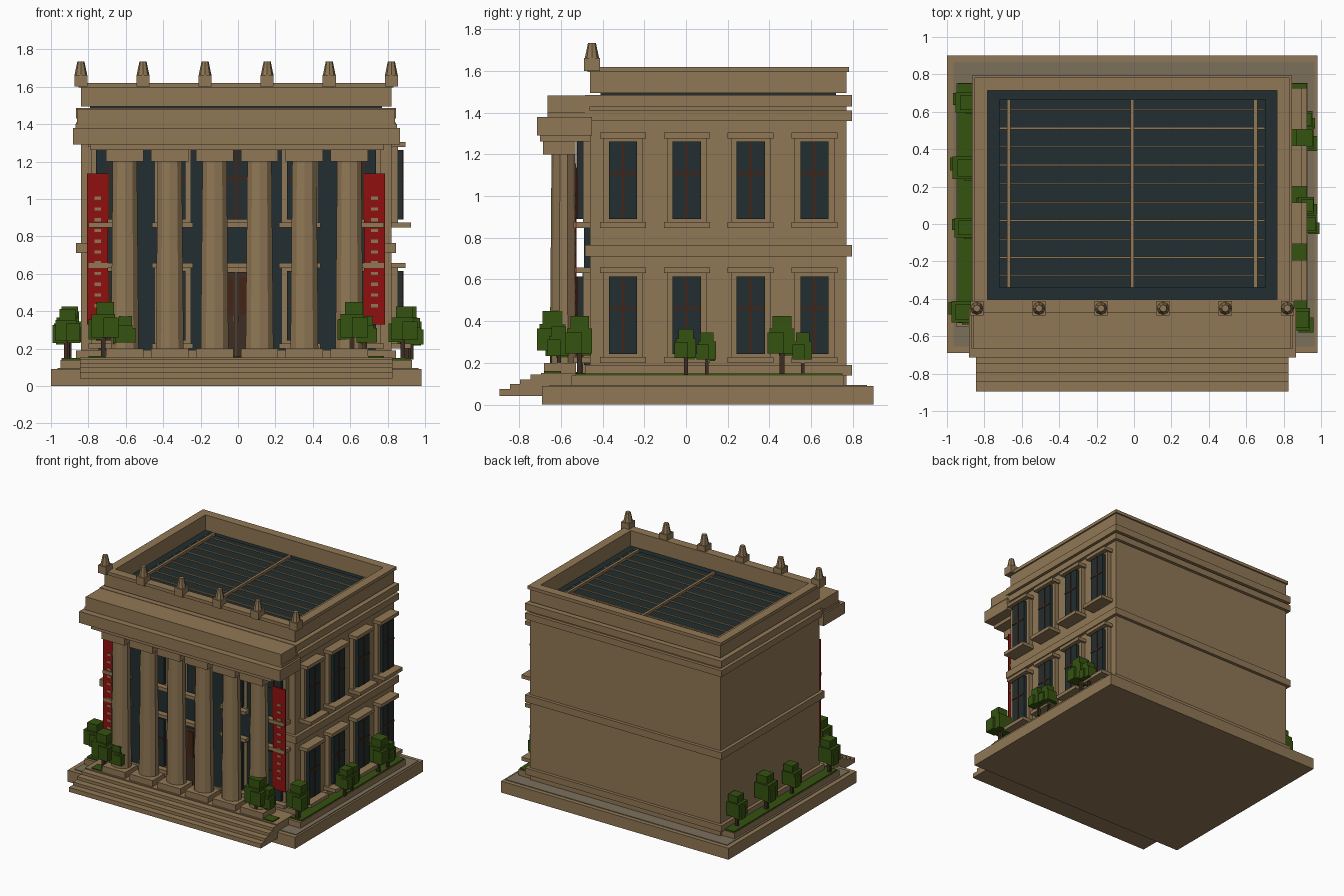
import bpy, bmesh, math
from mathutils import Matrix, Vector

cube = bpy.data.objects.get("Cube")
if cube:
    bpy.data.objects.remove(cube, do_unlink=True)


def material(name, r, g, b):
    m = bpy.data.materials.new(name)
    m.use_nodes = True
    m.diffuse_color = (r, g, b, 1)
    m.node_tree.nodes["Principled BSDF"].inputs["Base Color"].default_value = (r, g, b, 1)
    return m


STONE = material("sandstone", .28, .186, .091)
PAVING = material("grey paving", .2, .16, .107)
GLASS = material("dark glass", .016, .027, .029)
RED = material("banner red", .28, .005, .005)
LEAF = material("leaf green", .035, .085, .005)
TRUNK = material("trunk brown", .045, .025, .015)
MUNTIN = material("muntin brown", .06, .018, .008)
DOOR = material("door brown", .045, .026, .017)


def finish(name, bm, mat):
    mesh = bpy.data.meshes.new(name)
    bm.to_mesh(mesh)
    bm.free()
    mesh.materials.append(mat)
    obj = bpy.data.objects.new(name, mesh)
    bpy.context.scene.collection.objects.link(obj)
    return obj


def boxes(name, mat, spans):
    """One mesh from boxes given as (x0, x1, y0, y1, z0, z1)."""
    bm = bmesh.new()
    for x0, x1, y0, y1, z0, z1 in spans:
        centre = Vector((x0 + x1, y0 + y1, z0 + z1)) / 2
        size = Matrix.Diagonal((abs(x1 - x0), abs(y1 - y0), abs(z1 - z0), 1))
        bmesh.ops.create_cube(bm, size=1, matrix=Matrix.Translation(centre) @ size)
    return finish(name, bm, mat)


def box(name, mat, *span):
    return boxes(name, mat, [span])


def taper(name, mat, x, y, z0, z1, r0, r1, sides, squash=1):
    bm = bmesh.new()
    place = Matrix.Translation((x, y, (z0 + z1) / 2)) @ Matrix.Diagonal((1, squash, 1, 1))
    bmesh.ops.create_cone(bm, cap_ends=True, segments=sides, radius1=r0, radius2=r1,
                          depth=z1 - z0, matrix=place)
    return finish(name, bm, mat)


# Main block limits and the centre line
LEFT, RIGHT, FRONT, BACK = -.84, .82, -.46, .77
CX = (LEFT + RIGHT) / 2


def band(name, out, z0, z1, mat=STONE):
    box(name, mat, LEFT - out, RIGHT + out, FRONT - out, BACK + out, z0, z1)


def ring(name, out, thick, z0, z1):
    a, b, c, d = LEFT - out, RIGHT + out, FRONT - out, BACK + out
    t = thick + out
    boxes(name, STONE, [(a, b, c, c + t, z0, z1), (a, b, d - t, d, z0, z1),
                        (a, a + t, c + t, d - t, z0, z1), (b - t, b, c + t, d - t, z0, z1)])


# Ground slab, paving and planting strips
box("ground_slab", STONE, CX - .99, CX + .99, -.69, .9, 0, .09)
box("paving", PAVING, CX - .955, CX + .975, -.655, .867, .09, .095)
for side in (-1, 1):
    inner, outer = CX + side * .83, CX + side * .94
    box("planter_curb", STONE, inner, outer, -.55, .755, .09, .14)
    box("planting_strip", LEAF, inner, outer - side * .005, -.53, .75, .14, .15)
    box("front_planting", LEAF, CX + side * .54, CX + side * .79, -.68, -.6, .15, .16)

# Stairs and porch floor
boxes("front_steps", STONE, [(CX - .835, CX + .835, -.895 + i * .05, -.62,
                              .04 + i * .022, .075 + i * .023) for i in range(4)])
box("porch_floor", STONE, CX - .835, CX + .835, -.695, FRONT, .09, .152)

# Main walls with string courses and cornices
band("main_walls", 0, .09, 1.485)
band("base_course", .025, .14, .19)
band("belt_course", .025, .71, .765)
band("lower_cornice", .025, 1.36, 1.41)
band("upper_cornice", .025, 1.43, 1.485)
ring("parapet", 0, .056, 1.495, 1.6)
ring("parapet_cap", .012, .056, 1.595, 1.62)

# Glazed roof with its bars
box("roof_glass", GLASS, LEFT + .05, RIGHT - .05, FRONT + .05, BACK - .05, 1.48, 1.5)
box("skylight", GLASS, CX - .71, CX + .715, -.34, .665, 1.485, 1.51)
boxes("skylight_cross_bars", STONE,
      [(CX - .71, CX + .71, y - w, y + w, 1.5, 1.52)
       for y, w in [(-.278 + i * .0988, .006 if i in (1, 3, 6, 8) else .004)
                    for i in range(10)]])
boxes("skylight_main_bars", STONE, [(CX + x - .01, CX + x + .01, -.34, .665, 1.5, 1.53)
                                    for x in (-.66, 0, .66)])


# Windows: u runs along the wall, d stands out from it
def window(wall, u, z, sill):
    def span(u0, u1, d, z0, z1):
        if wall == "front":
            return (u + u0, u + u1, FRONT - d, FRONT + .01, z + z0, z + z1)
        return (RIGHT - .01, RIGHT + d, u + u0, u + u1, z + z0, z + z1)

    boxes(wall + "_window_frame", STONE, [
        span(-.095, .095, .035, .02, .43),
        span(-.11, .11, .075, .43, .457),
        span(-.11, .11, sill, 0, .028)])
    box(wall + "_window_glass", GLASS, *span(-.068, .068, .06, .042, .415))
    boxes(wall + "_window_bars", MUNTIN, [
        span(-.006, .006, .064, .042, .415),
        span(-.068, .068, .064, .255, .267)])


for z in (.2, .847):
    for i in range(4):
        window("side", -.302 + i * .306, z, .105)
    for i in range(-2, 3):
        if i or z > .5:
            window("front", CX + i * .34, z, .08)

# Glazed front wall behind the columns
box("front_glazing", GLASS, CX - .735, CX + .745, FRONT - .03, FRONT, .19, 1.262)

# Double door
box("door_surround", STONE, CX - .1, CX + .1, FRONT - .036, FRONT, .15, .63)
box("door_lintel", STONE, CX - .11, CX + .11, FRONT - .075, FRONT, .63, .657)
for side in (-1, 1):
    box("door_leaf", DOOR, CX + side * .003, CX + side * .08, FRONT - .055, FRONT, .152, .61)
    box("door_panel", MUNTIN, CX + side * .018, CX + side * .065, FRONT - .06, FRONT, .38, .58)
    box("door_handle", STONE, CX + side * .01, CX + side * .016, FRONT - .067, FRONT, .34, .38)
box("door_mat", DOOR, CX - .085, CX + .085, -.6, -.5, .152, .157)

# Hanging banners with plain rungs
for side in (-1, 1):
    x = CX + side * .74
    box("banner", RED, x - .056, x + .056, FRONT - .07, FRONT - .064, .33, 1.137)
    boxes("banner_rungs", STONE, [(x - .018, x + .018, FRONT - .073, FRONT - .069,
                                   .42 + i * .0575, .437 + i * .0575) for i in range(11)])

# Colonnade
for i in range(6):
    x = CX + .005 + (i - 2.5) * .24
    y = -.587
    box("column_base", STONE, x - .1, x + .1, y - .095, y + .06, .152, .2)
    taper("column_shaft", STONE, x, y, .2, 1.21, .078, .068, 10, .85)
    box("column_capital", STONE, x - .1, x + .1, y - .1, y + .057, 1.2, 1.264)

# Entablature over the porch
box("architrave", STONE, CX - .78, CX + .79, -.7, FRONT, 1.262, 1.29)
box("lower_entablature", STONE, CX - .872, CX + .875, -.714, FRONT + .01, 1.29, 1.38)
box("entablature_step", STONE, CX - .86, CX + .86, -.665, FRONT, 1.38, 1.4)
box("upper_entablature", STONE, CX - .85, CX + .85, -.665, FRONT, 1.4, 1.482)

# Finials along the front parapet
for i in range(6):
    x = CX + (i - 2.5) * .332
    box("finial_block", STONE, x - .035, x + .035, FRONT - .03, FRONT + .048, 1.6, 1.662)
    taper("finial", STONE, x, FRONT + .009, 1.662, 1.735, .034, .019, 8)


# Blocky trees: trunk and overlapping leaf cubes
def tree(x, y, s, ground=.145):
    def leaf(dx, dy, z, r, h):
        return (x + (dx - r) * s, x + (dx + r) * s, y + (dy - r) * s, y + (dy + r) * s,
                ground + (z - h) * s, ground + (z + h) * s)

    box("tree_trunk", TRUNK, *leaf(0, 0, .06, .012, .065))
    boxes("tree_leaves", LEAF, [leaf(0, 0, .16, .06, .06), leaf(.01, 0, .23, .045, .05),
                                leaf(-.04, .02, .14, .035, .05), leaf(.04, -.03, .15, .04, .05)])


for x, y, s in [(.9, .46, 1), (.91, .56, .72), (.93, 0, .78), (.92, .1, .72), (.88, -.51, 1),
                (-.9, .65, .9), (-.91, .3, 1), (-.91, -.02, .85), (-.92, -.47, .95)]:
    tree(x, y, s)
for x, y, s in [(-.72, -.64, 1.05), (-.61, -.62, .78), (.61, -.64, 1.05), (.68, -.61, .78)]:
    tree(x, y, s, .155)
